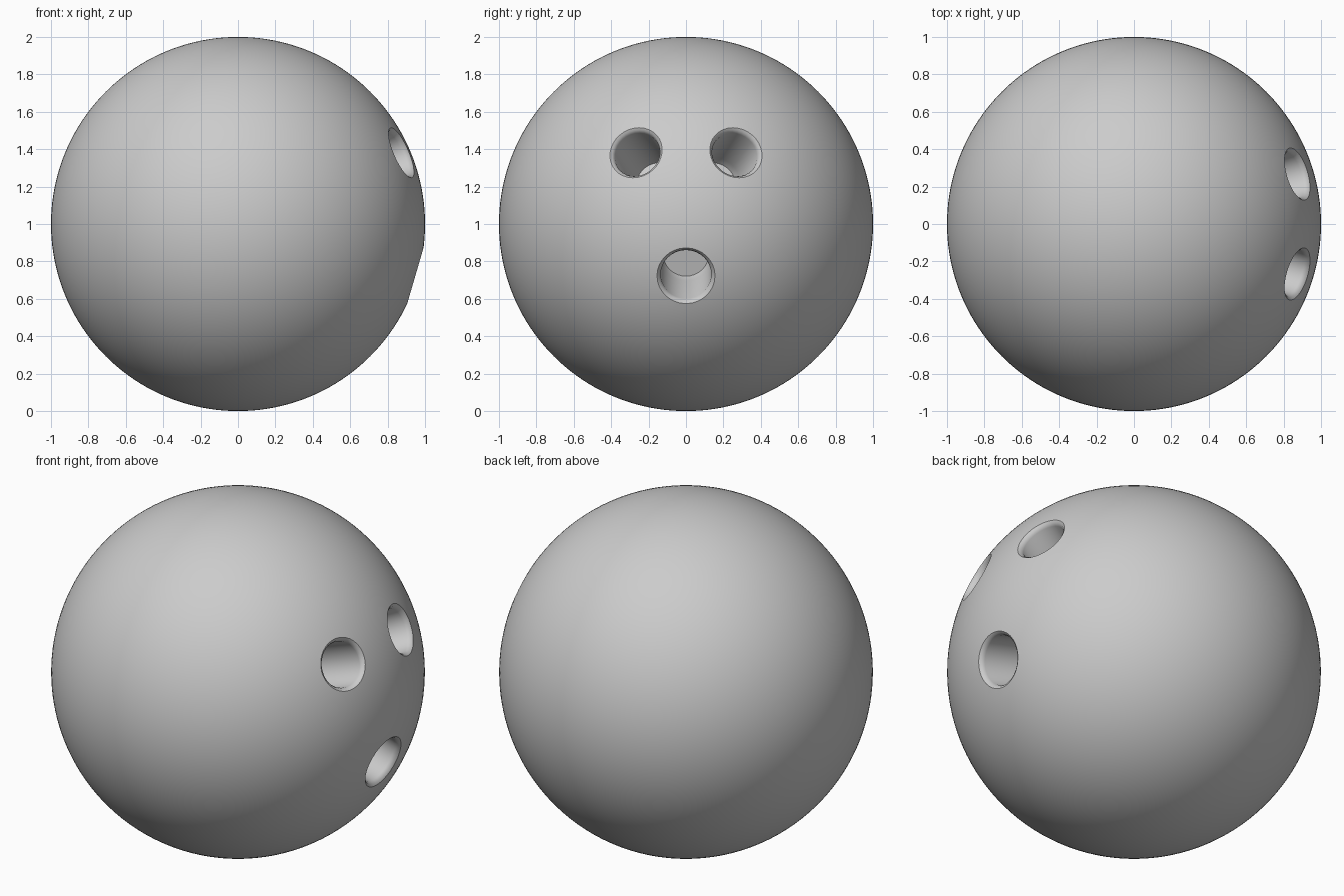
import bpy, math
from mathutils import Vector

if "Cube" in bpy.data.objects:
    bpy.data.objects.remove(bpy.data.objects["Cube"])

grey = bpy.data.materials.new("grey")
grey.diffuse_color = (0.6, 0.6, 0.6, 1)
grey.use_nodes = True
grey.node_tree.nodes["Principled BSDF"].inputs["Base Color"].default_value = grey.diffuse_color

# Ball body
bpy.ops.mesh.primitive_uv_sphere_add(segments=160, ring_count=80, radius=1, location=(0, 0, 1))
ball = bpy.context.object
ball.name = "ball"
ball.data.materials.append(grey)


def lathe(name, profile, place, aim, sides=32):
    """Round cutter: profile is (radius, distance along aim), closed at both ends."""
    verts = [(r * math.cos(2 * math.pi * i / sides), r * math.sin(2 * math.pi * i / sides), h)
             for r, h in profile for i in range(sides)]
    faces = [(k * sides + i, k * sides + (i + 1) % sides,
              (k + 1) * sides + (i + 1) % sides, (k + 1) * sides + i)
             for k in range(len(profile) - 1) for i in range(sides)]
    faces.append(tuple(reversed(range(sides))))
    faces.append(tuple(range((len(profile) - 1) * sides, len(profile) * sides)))
    mesh = bpy.data.meshes.new(name)
    mesh.from_pydata(verts, [], faces)
    mesh.materials.append(grey)
    ob = bpy.data.objects.new(name, mesh)
    bpy.context.collection.objects.link(ob)
    ob.location = place
    ob.rotation_mode = 'QUATERNION'
    ob.rotation_quaternion = Vector(aim).to_track_quat('Z', 'Y')
    ob.hide_render = True
    return ob


# Finger and thumb holes with softened rims
cutters = []
for name, y, z, r in (("finger_hole_a", -0.27, 1.385, 0.125),
                      ("finger_hole_b", 0.27, 1.385, 0.125),
                      ("thumb_hole", 0, 0.72, 0.135)):
    aim = Vector((math.sqrt(1 - y * y - (z - 1) ** 2), y, z - 1))
    surf = math.sqrt(1 - r * r)
    profile = [(r * 0.9, -0.42), (r, -0.38), (r, surf - 1 - 0.03), (r + 0.008, surf - 1 - 0.012),
               (r + 0.035, surf - 1 + 0.008), (r + 0.035, 0.1)]
    cutters.append(lathe(name + "_cutter", profile, aim + Vector((0, 0, 1)), aim))

for c in cutters:
    m = ball.modifiers.new(c.name, 'BOOLEAN')
    m.operation = 'DIFFERENCE'
    m.solver = 'EXACT'
    m.object = c
bpy.context.view_layer.objects.active = ball
for m in list(ball.modifiers):
    bpy.ops.object.modifier_apply(modifier=m.name)
for c in cutters:
    bpy.data.objects.remove(c)

bpy.ops.object.select_all(action='DESELECT')
ball.select_set(True)
bpy.ops.object.shade_smooth_by_angle(angle=math.radians(40))
